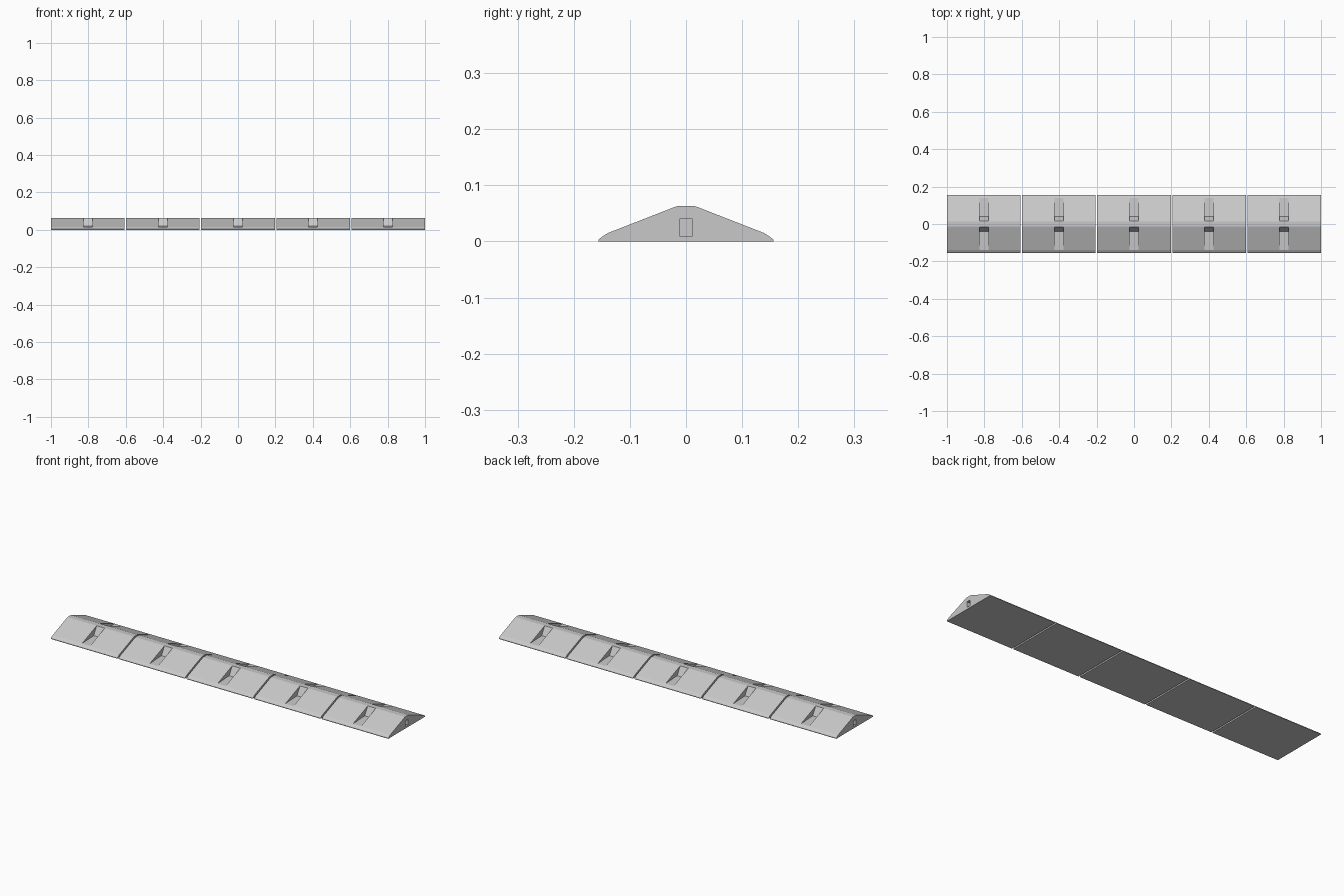
import bpy
import bmesh

cube = bpy.data.objects.get("Cube")
if cube:
    bpy.data.objects.remove(cube, do_unlink=True)

COUNT = 5
GAP = 0.008
WIDTH = (2 - GAP * (COUNT - 1)) / COUNT
PITCH = WIDTH + GAP

concrete = bpy.data.materials.new("light grey concrete")
concrete.use_nodes = True
GREY = (0.58, 0.58, 0.58, 1)
concrete.diffuse_color = GREY
concrete.node_tree.nodes["Principled BSDF"].inputs["Base Color"].default_value = GREY


def prism(name, profile, x0, x1):
    """Extrude a closed (y, z) profile from x0 to x1."""
    bm = bmesh.new()
    face = bm.faces.new([bm.verts.new((x0, y, z)) for y, z in profile])
    grown = bmesh.ops.extrude_face_region(bm, geom=[face])["geom"]
    verts = [g for g in grown if isinstance(g, bmesh.types.BMVert)]
    bmesh.ops.translate(bm, verts=verts, vec=(x1 - x0, 0, 0))
    bmesh.ops.recalc_face_normals(bm, faces=bm.faces)
    mesh = bpy.data.meshes.new(name)
    bm.to_mesh(mesh)
    bm.free()
    mesh.materials.append(concrete)
    obj = bpy.data.objects.new(name, mesh)
    bpy.context.collection.objects.link(obj)
    return obj


# Segment body: sloped sides, bevelled feet and a narrow flat crest
half = [(0.156, 0), (0.156, 0.003), (0.150, 0.008), (0.139, 0.015),
        (0.021, 0.061), (0.014, 0.0635)]
outline = half + [(-y, z) for y, z in reversed(half)]
segment = prism("barrier_segment", outline, -WIDTH / 2, WIDTH / 2)

# Cutters: a wedge notch in each slope and a socket in each end
notch = [(0.0125, 0.07), (0.015, 0.0625), (0.040, 0.020), (0.139, 0.015),
         (0.18, 0.013), (0.18, 0.07)]
socket = [(-0.012, 0.01), (0.012, 0.01), (0.012, 0.04), (-0.012, 0.04)]
cutters = []
for side in (-1, 1):
    cutters.append(prism("notch_cutter", [(y * side, z) for y, z in notch],
                         -0.024, 0.024))
    end = side * WIDTH / 2
    cutters.append(prism("socket_cutter", socket,
                         end - 0.02 * side, end + 0.02 * side))

for cutter in cutters:
    cutter.hide_render = True
    mod = segment.modifiers.new("cut", "BOOLEAN")
    mod.operation = "DIFFERENCE"
    mod.solver = "EXACT"
    mod.object = cutter

# Bake the cuts, then repeat the finished segment along the row
depsgraph = bpy.context.evaluated_depsgraph_get()
cut_mesh = bpy.data.meshes.new_from_object(segment.evaluated_get(depsgraph))
cut_mesh.name = "barrier_segment"
segment.modifiers.clear()
for cutter in cutters:
    bpy.data.objects.remove(cutter, do_unlink=True)
segment.data = cut_mesh

for i in range(COUNT):
    obj = segment if i == 0 else bpy.data.objects.new("barrier_segment", cut_mesh)
    if i:
        bpy.context.collection.objects.link(obj)
    obj.name = f"barrier_segment_{i + 1}"
    obj.location.x = (i - (COUNT - 1) / 2) * PITCH
